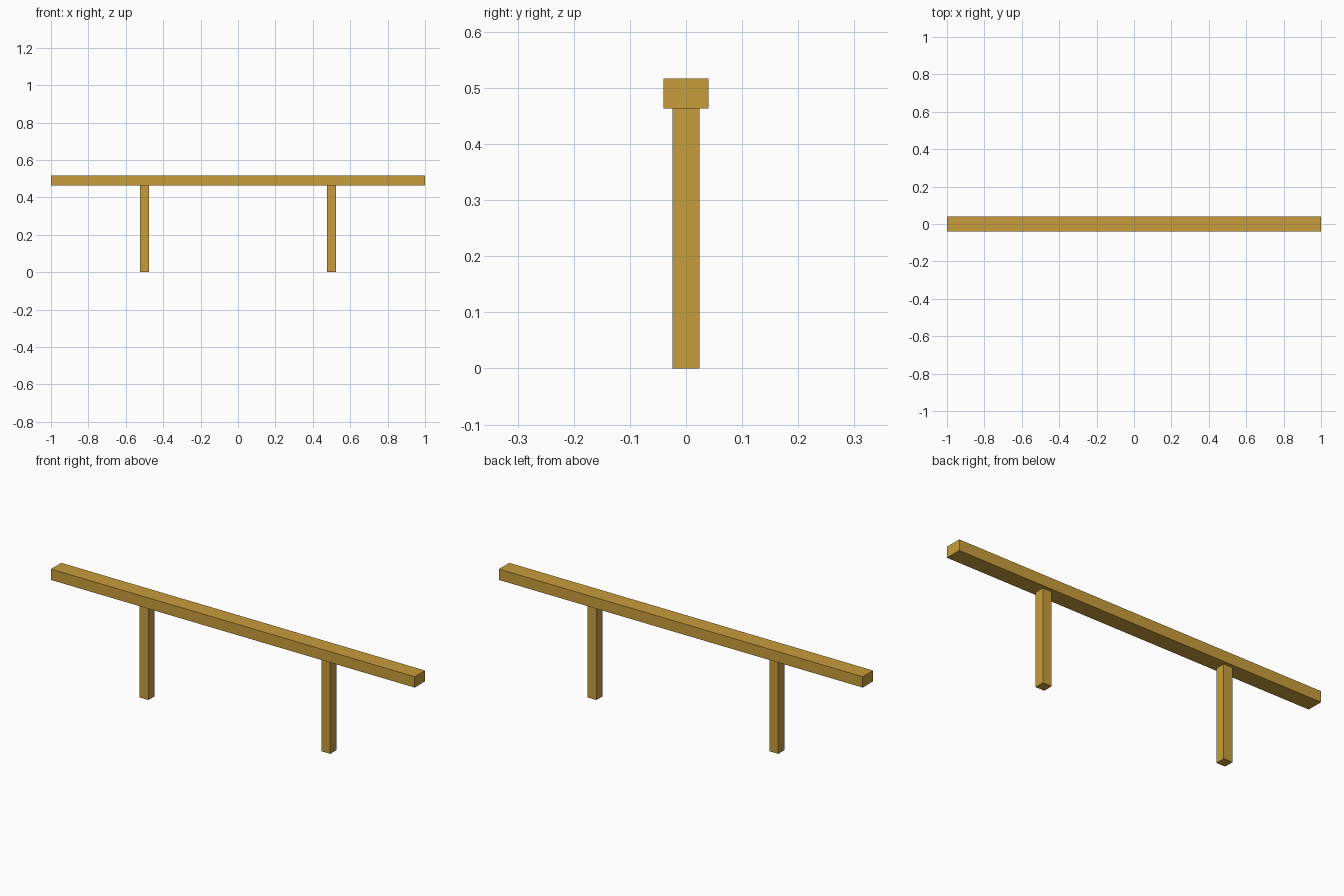
import bpy

if "Cube" in bpy.data.objects:
    bpy.data.objects.remove(bpy.data.objects["Cube"])

# Single ochre wood colour
wood = bpy.data.materials.new("ochre_wood")
wood.diffuse_color = (0.578, 0.337, 0.045, 1.0)
wood.use_nodes = True
wood.node_tree.nodes["Principled BSDF"].inputs["Base Color"].default_value = wood.diffuse_color


def box(name, x, size, z0, z1):
    """Axis-aligned box centred on y = 0, spanning z0 to z1."""
    bpy.ops.mesh.primitive_cube_add(size=1, location=(x, 0, (z0 + z1) / 2))
    ob = bpy.context.object
    ob.name = name
    ob.scale = (size[0], size[1], z1 - z0)
    bpy.ops.object.transform_apply(location=False, rotation=False, scale=True)
    ob.data.materials.append(wood)
    return ob


BEAM_BOTTOM, BEAM_TOP = 0.463, 0.517

# Long horizontal rail
box("rail", 0, (2.0, 0.081), BEAM_BOTTOM, BEAM_TOP)

# Two square posts
for side, x in (("left", -0.5), ("right", 0.5)):
    box(side + "_post", x, (0.048, 0.048), 0, BEAM_BOTTOM)
